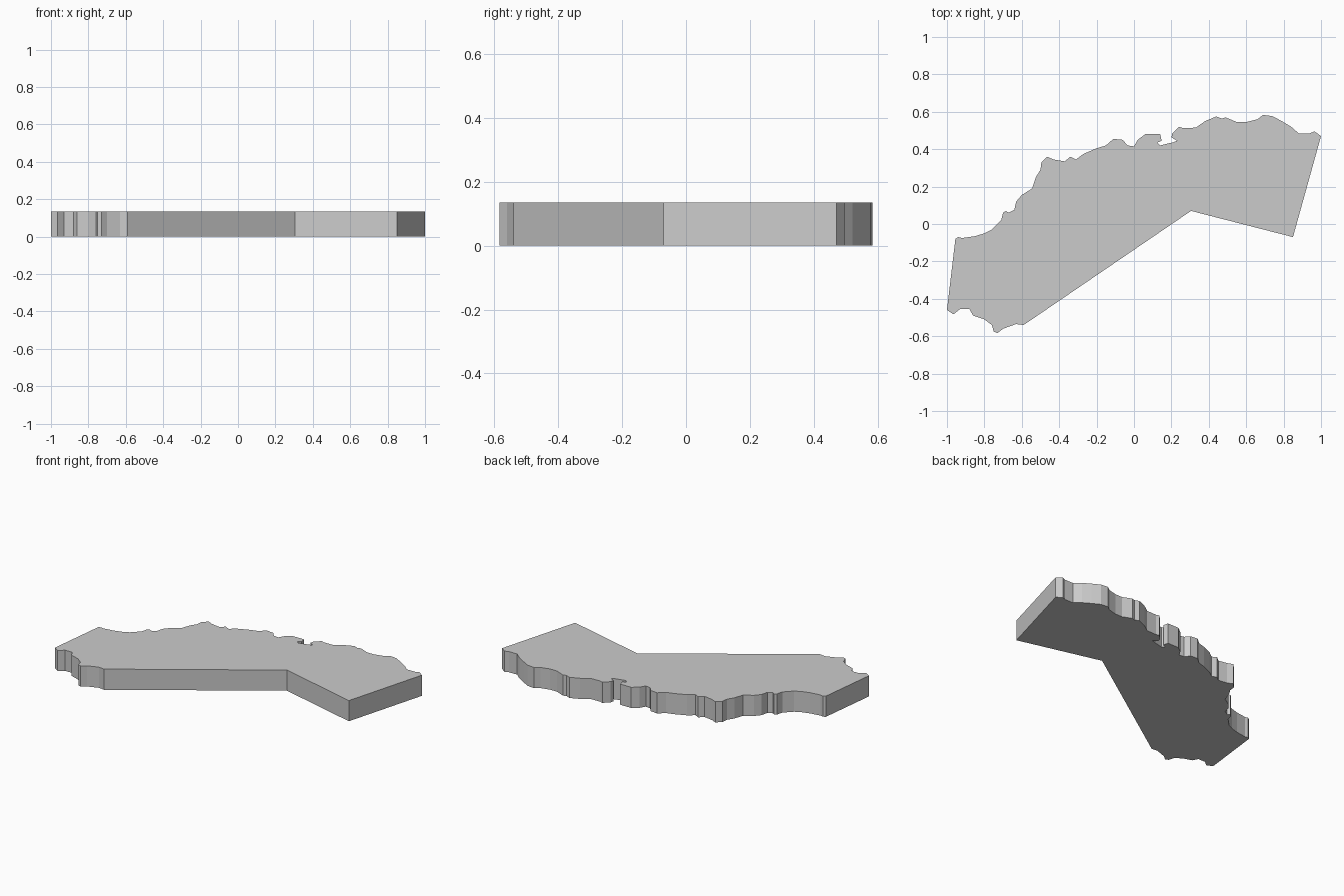
import bpy, bmesh

HEIGHT = 0.135

# Ragged long coast, from the left end to the right end
coast = [(-.955, -.08), (-.94, -.07), (-.92, -.075), (-.85, -.065), (-.80, -.05),
         (-.76, -.03), (-.71, .02), (-.70, .06), (-.685, .07), (-.67, .06),
         (-.64, .075), (-.63, .12), (-.60, .155), (-.545, .19), (-.525, .25),
         (-.50, .29), (-.495, .33), (-.465, .36), (-.43, .345), (-.37, .335),
         (-.34, .36), (-.31, .345), (-.27, .375), (-.20, .405), (-.15, .42),
         (-.11, .455), (-.06, .45), (-.035, .42), (0, .415), (.02, .45), (.06, .48)]

# Narrow inlet cut into the coast
inlet = [(.14, .48), (.145, .46), (.15, .475), (.147, .445), (.125, .435), (.14, .42),
         (.21, .437), (.23, .445), (.20, .463), (.205, .485)]

# Upper coast past the inlet
upper_coast = [(.24, .52), (.26, .513), (.33, .515), (.38, .55), (.44, .575),
               (.47, .563), (.49, .57), (.55, .545), (.60, .545), (.66, .56),
               (.69, .583), (.74, .577), (.79, .55), (.84, .52), (.88, .485),
               (.94, .485), (.965, .495), (1, .47)]

# Straight borders with a single bend
border = [(.85, -.07), (.305, .07), (-.59, -.54)]

# Ragged short end
end_edge = [(-.63, -.535), (-.70, -.56), (-.73, -.583), (-.75, -.575), (-.76, -.54),
            (-.80, -.51), (-.86, -.49), (-.88, -.455), (-.93, -.455),
            (-.965, -.483), (-1, -.46)]

# Solid slab: fill the outline and extrude it upward
bm = bmesh.new()
outline = coast + inlet[:2] + inlet[3:] + upper_coast + border + end_edge
base = bm.faces.new([bm.verts.new((x, y, 0)) for x, y in outline])
top = bmesh.ops.extrude_face_region(bm, geom=[base], use_keep_orig=True)["geom"]
bmesh.ops.translate(bm, vec=(0, 0, HEIGHT),
                    verts=[g for g in top if isinstance(g, bmesh.types.BMVert)])
bmesh.ops.triangulate(bm, faces=[f for f in bm.faces if len(f.verts) > 4])
bmesh.ops.recalc_face_normals(bm, faces=bm.faces)

mesh = bpy.data.meshes.new("map_slab")
bm.to_mesh(mesh)
bm.free()
bpy.context.collection.objects.link(bpy.data.objects.new("map_slab", mesh))
